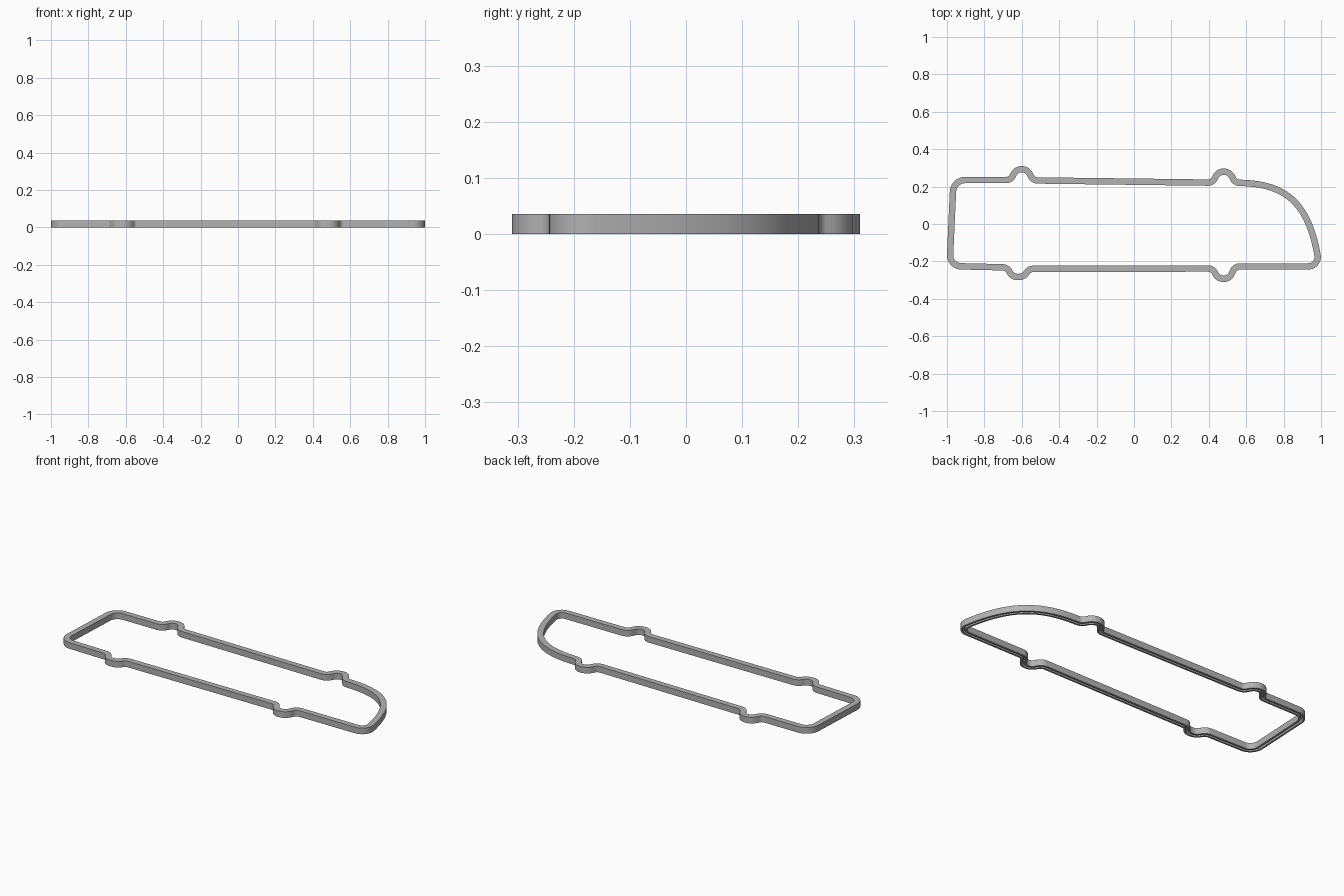
import bpy, bmesh, math
from mathutils import Vector
from mathutils.geometry import interpolate_bezier

cube = bpy.data.objects.get("Cube")
if cube:
    bpy.data.objects.remove(cube)

HALF_WIDTH, HEIGHT = 0.017, 0.036
GROOVE_HALF, GROOVE_DEPTH = 0.006, 0.018


def bump(x, base_in, base_out, peak, direction):
    """Four corners of a bolt bulge, as (x, y, corner radius)."""
    d = direction
    return [(x - d * 0.06, base_in, 0.04), (x - d * 0.03, peak, 0.048),
            (x + d * 0.03, peak, 0.048), (x + d * 0.06, base_out, 0.04)]


def rounded(corners, steps=10):
    """Closed path with each corner replaced by an arc; radius 0 stays a point."""
    path = []
    for i, (x, y, r) in enumerate(corners):
        p = Vector((x, y))
        if r == 0:
            path.append(p)
            continue
        a = (Vector(corners[i - 1][:2]) - p).normalized()
        b = (Vector(corners[(i + 1) % len(corners)][:2]) - p).normalized()
        half = a.angle(b) / 2
        centre = p + (a + b).normalized() * (r / math.sin(half))
        start = p + a * (r / math.tan(half)) - centre
        end = p + b * (r / math.tan(half)) - centre
        sweep = start.angle(end)
        for k in range(steps + 1):
            t = k / steps
            path.append(centre + (start * math.sin((1 - t) * sweep)
                                  + end * math.sin(t * sweep)) / math.sin(sweep))
    return path


# Centre line, clockwise from the back left corner
corners = [(-0.965, 0.235, 0.065)]
corners += bump(-0.6, 0.235, 0.233, 0.293, 1)
corners += bump(0.48, 0.221, 0.222, 0.28, 1)
nose = interpolate_bezier(Vector((0.57, 0.22, 0)), Vector((0.81, 0.214, 0)),
                          Vector((0.93, 0.115, 0)), Vector((0.981, -0.165, 0)), 32)
corners += [(p.x, p.y, 0) for p in nose]
corners += [(0.988, -0.227, 0.05)]
corners += bump(0.48, -0.227, -0.238, -0.293, -1)
corners += bump(-0.62, -0.24, -0.232, -0.283, -1)
corners += [(-0.986, -0.225, 0.06)]
path = rounded(corners)

# Cross-section with a sealing groove in the underside
section = [(-HALF_WIDTH, 0), (-HALF_WIDTH, HEIGHT), (HALF_WIDTH, HEIGHT), (HALF_WIDTH, 0),
           (GROOVE_HALF, 0), (GROOVE_HALF, GROOVE_DEPTH),
           (-GROOVE_HALF, GROOVE_DEPTH), (-GROOVE_HALF, 0)]

# Sweep the section round the path
bm = bmesh.new()
rings = []
for i, p in enumerate(path):
    tangent = (path[(i + 1) % len(path)] - path[i - 1]).normalized()
    side = Vector((-tangent.y, tangent.x))
    rings.append([bm.verts.new((*(p + side * o), z)) for o, z in section])
n = len(section)
for i, ring in enumerate(rings):
    prev = rings[i - 1]
    for j in range(n):
        k = (j + 1) % n
        bm.faces.new((prev[j], prev[k], ring[k], ring[j]))
bmesh.ops.recalc_face_normals(bm, faces=bm.faces)
mesh = bpy.data.meshes.new("gasket_ring")
bm.to_mesh(mesh)
bm.free()

gasket = bpy.data.objects.new("gasket_ring", mesh)
bpy.context.collection.objects.link(gasket)

# Plain grey material
grey = bpy.data.materials.new("grey")
grey.use_nodes = True
colour = (0.45, 0.45, 0.45, 1)
grey.diffuse_color = colour
grey.node_tree.nodes["Principled BSDF"].inputs["Base Color"].default_value = colour
mesh.materials.append(grey)

bpy.ops.object.select_all(action='DESELECT')
gasket.select_set(True)
bpy.context.view_layer.objects.active = gasket
bpy.ops.object.shade_smooth_by_angle(angle=math.radians(35))
